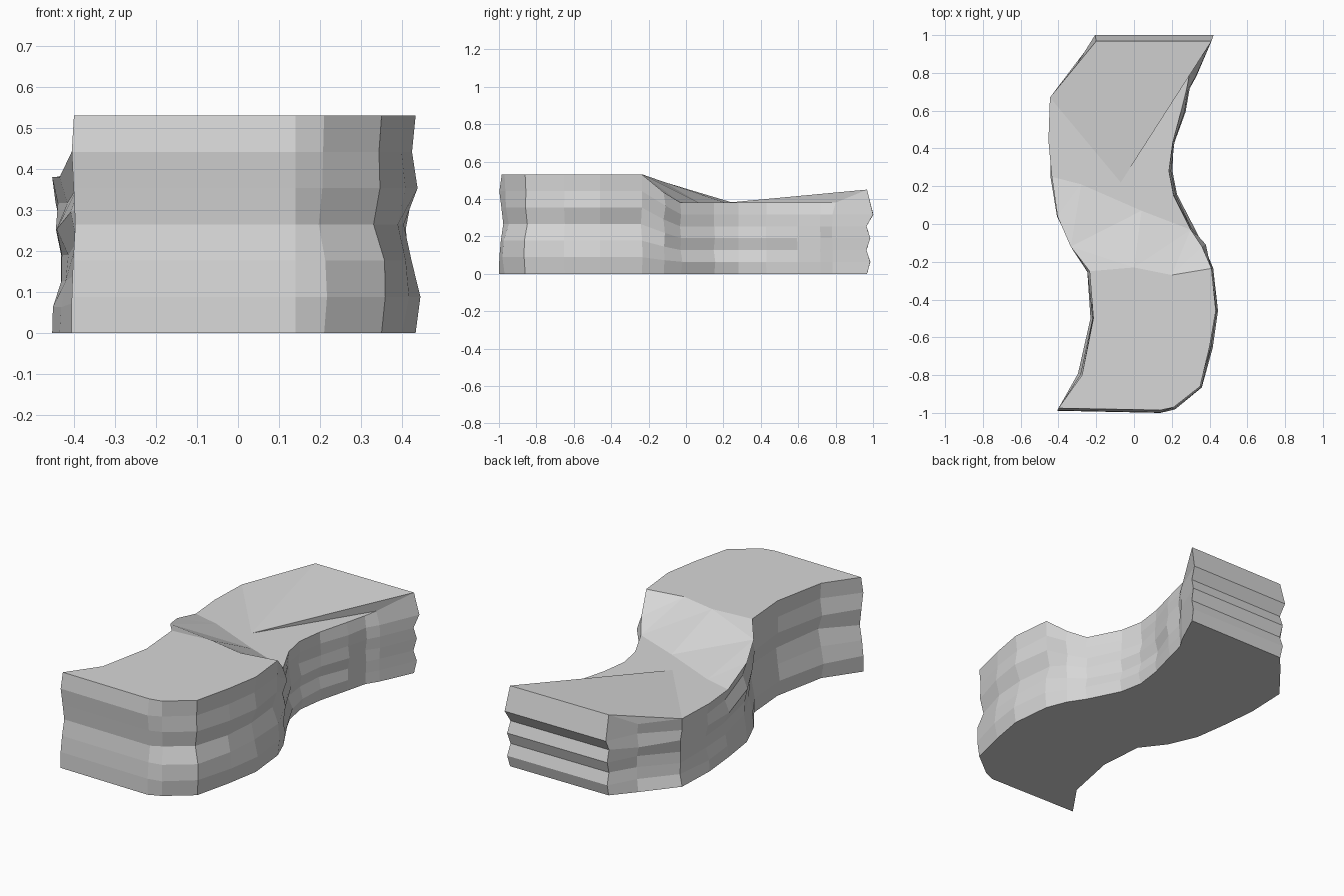
import bpy
import bmesh
import random
from mathutils import Vector

random.seed(4)

default_cube = bpy.data.objects.get("Cube")
if default_cube:
    bpy.data.objects.remove(default_cube, do_unlink=True)

# Stone colour
stone = bpy.data.materials.new("grey stone")
stone.use_nodes = True
colour = (0.68, 0.68, 0.68, 1)
stone.diffuse_color = colour
stone.node_tree.nodes["Principled BSDF"].inputs["Base Color"].default_value = colour

# Curved outline, anticlockwise from the front corner
front_end = [(-.4, -.975), (.14, -.985), (.21, -.97), (.35, -.86),
             (.4, -.65), (.433, -.46), (.41, -.235)]
inner_bend = [(.36, -.12), (.3, -.03), (.21, .15), (.185, .28), (.205, .43),
              (.25, .6), (.28, .72), (.295, .8)]
back_end = [(.41, .968), (-.2, .968)]
outer_bend = [(-.3, .85), (-.445, .67), (-.453, .44), (-.435, .25),
              (-.405, .04), (-.335, -.12), (-.235, -.25), (-.215, -.5), (-.275, -.8)]
outline = [Vector(p) for p in front_end + inner_bend + back_end + outer_bend]
count = len(outline)

# Named places along the outline
crest_right = len(front_end) - 1
foot_right = crest_right + 2
corner_right = len(front_end + inner_bend)
corner_left = corner_right + 1
foot_left = corner_left + 4
crest_left = foot_left + 3

HIGH, LOW, BACK = .53, .38, .45
LAYERS = 6

# How far each ledge stands out, from the ground up
front_ledges = (.015, .013, .005, -.008, .002, .013, 0)
side_ledges = (0, .02, 0, -.018, .002, 0, 0)
inner_ledges = (.004, .012, .002, .012, .004, .012, 0)
back_ledges = (0, .018, -.003, .018, -.003, .034, 0)
outer_ledges = (0, -.012, -.024, -.018, -.004, -.012, 0)


def ledges_at(i):
    if i < 2:
        return front_ledges
    if i <= crest_right or i >= crest_left:
        return side_ledges
    if i < corner_right:
        return inner_ledges
    return back_ledges if i <= corner_left else outer_ledges


def ground_height(p):
    """High terrace, slanted ramp, low terrace."""
    start, end = -.235, .085 - .38 * p.x
    t = min(max((p.y - start) / (end - start), 0), 1)
    return HIGH + (LOW - HIGH) * t


def outward(i):
    along = outline[(i + 1) % count] - outline[i - 1]
    return Vector((along.y, -along.x)).normalized()


bm = bmesh.new()


def add_point(x, y, z):
    return bm.verts.new((x, y, z))


# Stacked rock layers with uneven ledges
rings = []
for layer in range(LAYERS + 1):
    ring = []
    for i, p in enumerate(outline):
        bulge = ledges_at(i)[layer]
        at_end = i < 2 or i in (corner_right, corner_left)
        if 0 < layer < LAYERS and not at_end:
            bulge += random.uniform(-.012, .012)
        # Rock below the raised corner stands out from the rim
        if i == corner_right - 1 and layer < LAYERS:
            bulge += .03
        q = p + outward(i) * bulge
        z = ground_height(p) * layer / LAYERS
        if layer == LAYERS and i in (corner_right, corner_left):
            z = BACK
        ring.append(add_point(q.x, q.y, z))
    rings.append(ring)

for lower, upper in zip(rings, rings[1:]):
    for i in range(count):
        j = (i + 1) % count
        bm.faces.new((lower[i], lower[j], upper[j], upper[i]))

# Flat underside
bm.faces.new(list(reversed(rings[0])))

# High terrace
rim = rings[-1]
crest = [add_point(.2, -.27, HIGH), add_point(0, -.23, HIGH)]
bm.faces.new(rim[crest_left:] + rim[:crest_right + 1] + crest)

# Ramp between the terraces
foot = [add_point(.04, .07, LOW), add_point(-.07, .22, LOW),
        add_point(-.28, .21, LOW)]
ramp = bm.faces.new(rim[crest_right:foot_right + 1] + foot
                    + rim[foot_left:crest_left + 1] + crest[::-1])

# Low terrace, flat along both sides and rising to the back edge
middle = foot[1]
inner_flat = bm.faces.new(rim[foot_right:corner_right] + [middle, foot[0]])
outer_flat = bm.faces.new(rim[corner_left + 2:foot_left + 1] + [foot[2], middle])
bm.faces.new((middle, rim[corner_right - 1], rim[corner_right]))
bm.faces.new((middle, rim[corner_right], rim[corner_left]))
bm.faces.new((middle, rim[corner_left], rim[corner_left + 2]))
bm.faces.new(rim[corner_left:corner_left + 3])
bmesh.ops.triangulate(bm, faces=[ramp, inner_flat, outer_flat])

bmesh.ops.recalc_face_normals(bm, faces=bm.faces)
mesh = bpy.data.meshes.new("rock_ledge")
bm.to_mesh(mesh)
bm.free()
mesh.materials.append(stone)
bpy.context.collection.objects.link(bpy.data.objects.new("rock_ledge", mesh))
